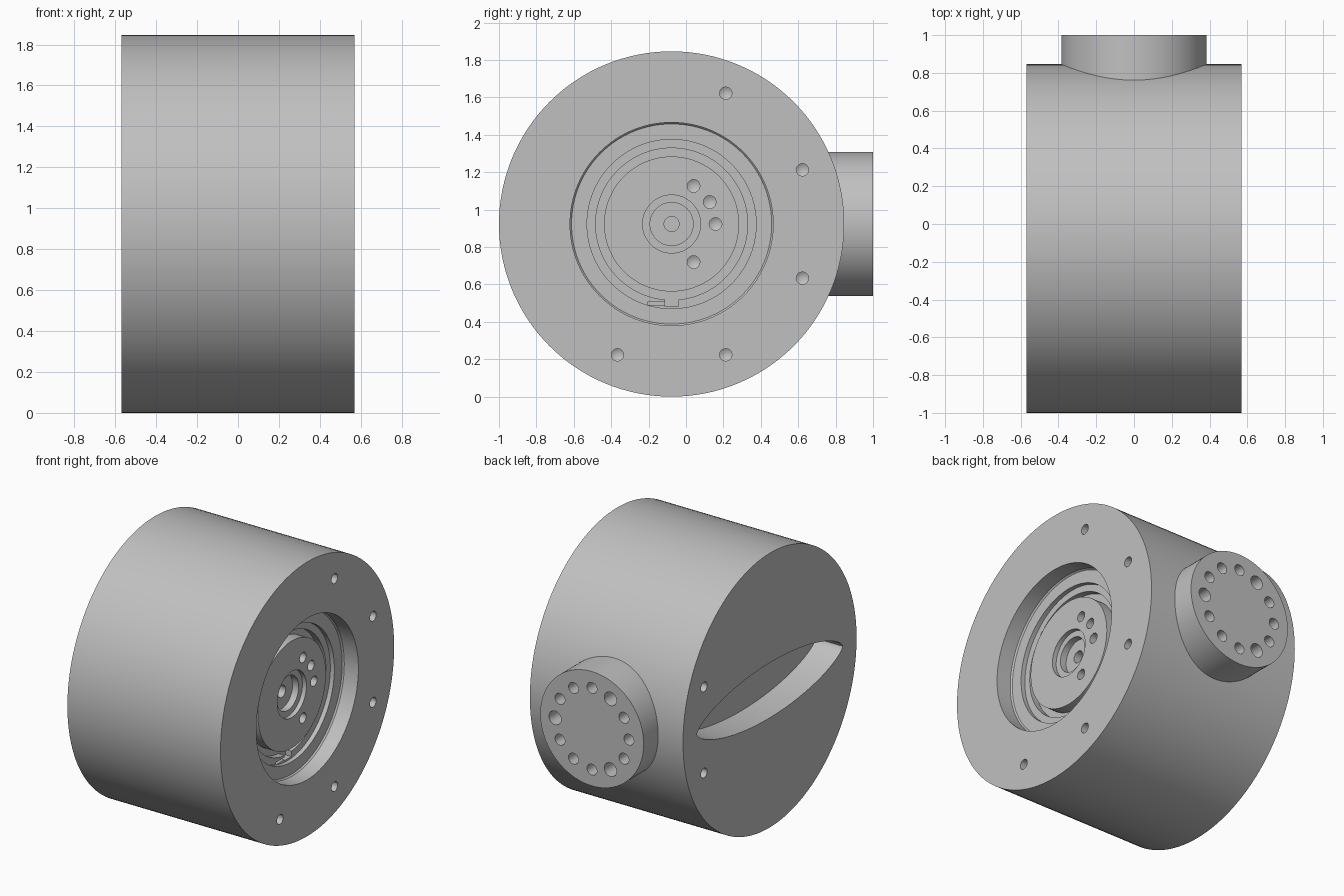
import bpy, bmesh, math
from mathutils import Vector, Matrix

if "Cube" in bpy.data.objects:
    bpy.data.objects.remove(bpy.data.objects["Cube"])

R, HALF = 0.923, 0.57            # drum radius and half length
CY, CZ = -0.077, 0.923           # drum axis
X, Y = Vector((1, 0, 0)), Vector((0, 1, 0))

metal = bpy.data.materials.new("machined_grey")
metal.use_nodes = True
GREY = (0.53, 0.53, 0.53, 1)
metal.diffuse_color = GREY
metal.node_tree.nodes["Principled BSDF"].inputs["Base Color"].default_value = GREY


def revolve(bm, profile, origin, direction, segments):
    """Lathe (radius, height) points around an axis through origin."""
    new = bmesh.new()
    verts = [new.verts.new((r, 0, h)) for r, h in profile]
    edges = [new.edges.new(pair) for pair in zip(verts, verts[1:])]
    bmesh.ops.spin(new, geom=verts + edges, axis=(0, 0, 1), cent=(0, 0, 0),
                   angle=math.tau, steps=segments, use_duplicate=False)
    bmesh.ops.remove_doubles(new, verts=new.verts, dist=1e-5)
    new.transform(Matrix.Translation(origin) @ direction.to_track_quat('Z', 'Y').to_matrix().to_4x4())
    add(bm, new)


def add(bm, new):
    bmesh.ops.recalc_face_normals(new, faces=new.faces)
    mesh = bpy.data.meshes.new("piece")
    new.to_mesh(mesh)
    new.free()
    bm.from_mesh(mesh)
    bpy.data.meshes.remove(mesh)


def drill(bm, origin, direction, radius, depth):
    """Blind hole cutter with a conical tip."""
    revolve(bm, [(0, -0.03), (radius, -0.03), (radius, depth), (0, depth + radius * 0.6)],
            origin, direction, 20)


def box(bm, low, high):
    new = bmesh.new()
    bmesh.ops.create_cube(new, size=1)
    low, high = Vector(low), Vector(high)
    new.transform(Matrix.Translation((low + high) / 2) @ Matrix.Diagonal((*(high - low), 1)))
    add(bm, new)


def around(x, radius, degrees):
    a = math.radians(degrees)
    return Vector((x, CY + radius * math.cos(a), CZ + radius * math.sin(a)))


def make(name, bm):
    mesh = bpy.data.meshes.new(name)
    bm.to_mesh(mesh)
    bm.free()
    obj = bpy.data.objects.new(name, mesh)
    bpy.context.collection.objects.link(obj)
    mesh.materials.append(metal)
    return obj


def cut_and_shade(obj, cutter_bm):
    cutter = make("cutter", cutter_bm)
    cutter.hide_render = True
    mod = obj.modifiers.new("holes", 'BOOLEAN')
    mod.operation, mod.solver, mod.object = 'DIFFERENCE', 'EXACT', cutter
    mod.use_self = True
    bpy.ops.object.select_all(action='DESELECT')
    bpy.context.view_layer.objects.active = obj
    obj.select_set(True)
    bpy.ops.object.modifier_apply(modifier=mod.name)
    bpy.data.objects.remove(cutter)
    bpy.ops.object.shade_smooth_by_angle(angle=math.radians(30))


# Drum with stepped recess, snap ring, raised hub and centre bore
steps = [(0, -HALF), (R, -HALF), (R, HALF),
         (0.543, HALF), (0.543, 0.465), (0.535, 0.455), (0.452, 0.455),
         (0.452, 0.425), (0.406, 0.425), (0.406, 0.38), (0.361, 0.38),
         (0.361, 0.455), (0.155, 0.455), (0.155, 0.425), (0.115, 0.425),
         (0.115, 0.38), (0.04, 0.38), (0.04, 0.32), (0, 0.32)]
bm = bmesh.new()
revolve(bm, steps, Vector((0, CY, CZ)), X, 128)
drum = make("drum_housing", bm)

cuts = bmesh.new()
# Rim bolt holes; the back face has only the four beside the slot
for k in range(8):
    angle = 22.5 + 45 * k
    drill(cuts, around(HALF, 0.757, angle), -X, 0.033, 0.12)
    if k in (0, 3, 4, 7):
        drill(cuts, around(-HALF, 0.757, angle), X, 0.033, 0.12)
# Hub holes: six threaded and three deeper
for k in range(6):
    drill(cuts, around(0.455, 0.235, 60 * k), -X, 0.034, 0.1)
for angle in (30, 150, 270):
    drill(cuts, around(0.455, 0.235, angle), -X, 0.034, 0.2)
# Snap ring gap and tool slot
box(cuts, (0.38, CY - 0.035, CZ - 0.44), (0.44, CY + 0.038, CZ - 0.39))
box(cuts, (0.4, CY - 0.13, CZ - 0.433), (0.44, CY - 0.03, CZ - 0.417))
# Almond-shaped slot on the back face
slot = bmesh.new()
ring = []
for i in range(64):
    a = math.tau * i / 64
    z = 0.185 * math.copysign(abs(math.sin(a)) ** 1.3, math.sin(a))
    ring.append(slot.verts.new((-HALF - 0.03, CY + 0.775 * math.cos(a), CZ + z)))
face = slot.faces.new(ring)
side = bmesh.ops.extrude_face_region(slot, geom=[face])
bmesh.ops.translate(slot, vec=X * 0.23,
                    verts=[v for v in side["geom"] if isinstance(v, bmesh.types.BMVert)])
add(cuts, slot)
cut_and_shade(drum, cuts)

# Round side port with a ring of holes, three of them wider
bm = bmesh.new()
revolve(bm, [(0, 0.7), (0.385, 0.7), (0.385, 1), (0, 1)], Vector((0, 0, CZ)), Y, 96)
port = make("side_port", bm)
cuts = bmesh.new()
for k in range(12):
    a = math.tau * k / 12
    spot = Vector((0.275 * math.cos(a), 1, CZ + 0.275 * math.sin(a)))
    drill(cuts, spot, -Y, 0.046 if k % 4 == 0 else 0.037, 0.11)
cut_and_shade(port, cuts)
